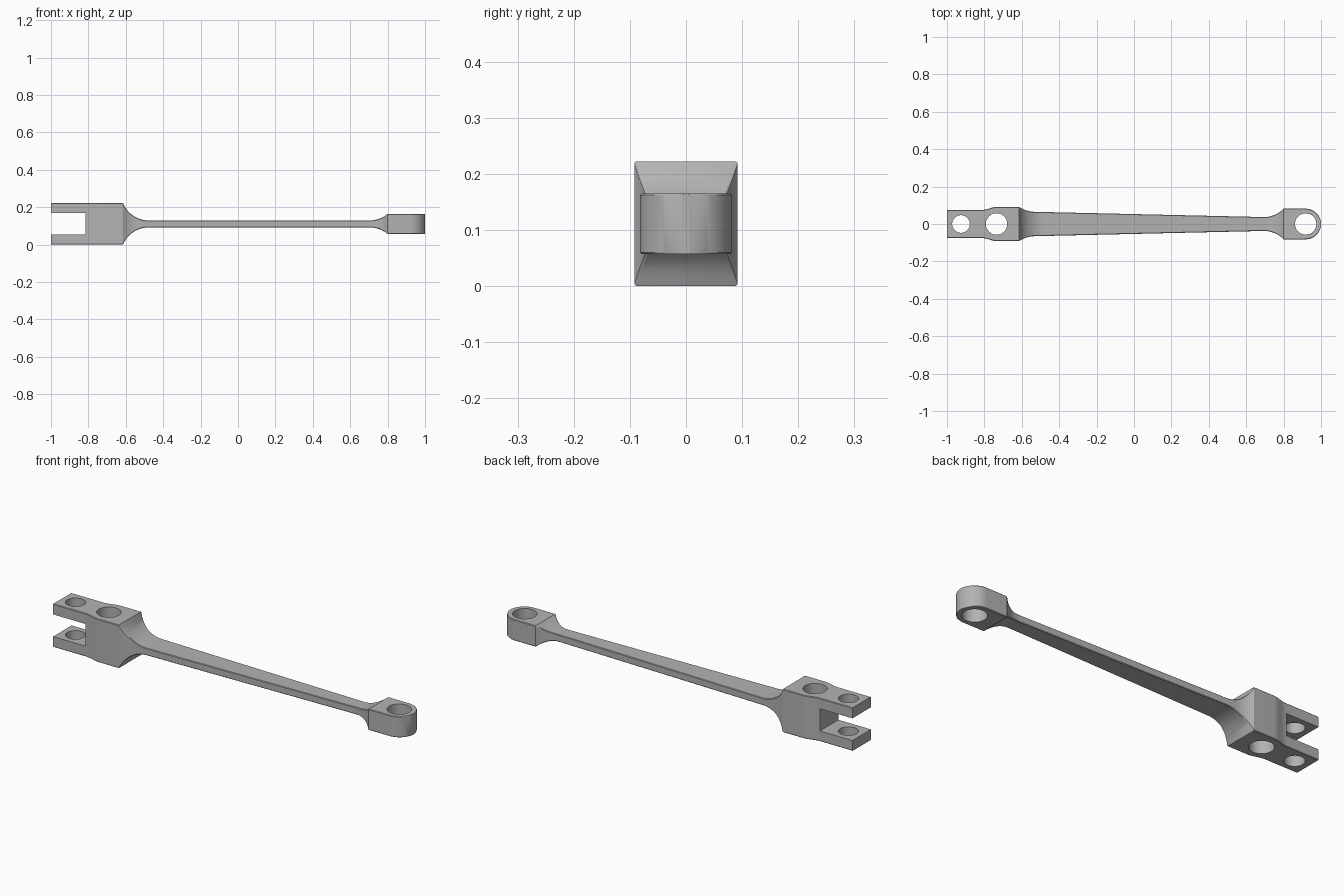
import bpy
import bmesh
import math

if "Cube" in bpy.data.objects:
    bpy.data.objects.remove(bpy.data.objects["Cube"], do_unlink=True)

MID = 0.111            # height of the centre line
BLOCK_END, EYE_START = -0.615, 0.80
EYE_R = 0.082
EYE_X = 1 - EYE_R
FILLET = 0.15

steel = bpy.data.materials.new("grey steel")
steel.use_nodes = True
steel.diffuse_color = (0.45, 0.45, 0.45, 1)
steel.node_tree.nodes["Principled BSDF"].inputs["Base Color"].default_value = (0.45, 0.45, 0.45, 1)


def flare(size, base, dist):
    """Concave fillet that meets `size` at dist 0 and dies out tangent to `base`."""
    drop = size - base
    run = math.sqrt(2 * FILLET * drop - drop * drop)
    t = max(0.0, run - dist)
    return base + FILLET - math.sqrt(FILLET ** 2 - t * t)


def half_width(x):
    if x <= BLOCK_END:
        s = min(1, max(0, (x + 0.815) / 0.085))
        return 0.075 + 0.017 * s * s * (3 - 2 * s)
    if x < EYE_START:
        rod = 0.0655 - 0.0229 * (x + 0.545)
        return max(flare(0.092, 0.0671, x - BLOCK_END) - 0.0671 + rod,
                   flare(EYE_R, 0.0347, EYE_START - x) - 0.0347 + rod)
    if x <= EYE_X:
        return EYE_R
    return max(0.006, math.sqrt(max(0, EYE_R ** 2 - (x - EYE_X) ** 2)))


def half_height(x):
    if x <= BLOCK_END:
        return MID
    if x < EYE_START:
        return max(flare(MID, 0.0185, x - BLOCK_END),
                   flare(0.054, 0.0185, EYE_START - x))
    return 0.054


def span(a, b, n):
    return [a + (b - a) * i / n for i in range(n + 1)]


# Stations along the length, close together where the outline curves
stations = [-1.0] + span(-0.815, -0.73, 10) + span(BLOCK_END, -0.475, 16)
stations += span(0.685, EYE_START, 14)
stations += [EYE_X + EYE_R * math.sin(a) for a in span(0, math.pi / 2, 20)]

# Forged body: chamfered rectangular sections lofted end to end
bm = bmesh.new()
rings = []
for x in stations:
    w, h, c = half_width(x), half_height(x), 0.003
    corner = [(w, h - c), (w - c, h)]
    right = corner + [(-y, z) for y, z in reversed(corner)]
    ring = right + [(-y, -z) for y, z in right]
    rings.append([bm.verts.new((x, y, MID + z)) for y, z in ring])
for a, b in zip(rings, rings[1:]):
    for i in range(8):
        j = (i + 1) % 8
        bm.faces.new((a[i], a[j], b[j], b[i]))
bm.faces.new(rings[0])
bm.faces.new(rings[-1])
bmesh.ops.recalc_face_normals(bm, faces=bm.faces)
mesh = bpy.data.meshes.new("connecting_rod")
bm.to_mesh(mesh)
bm.free()
mesh.materials.append(steel)
rod = bpy.data.objects.new("connecting_rod", mesh)
bpy.context.collection.objects.link(rod)


def cut(cutter):
    cutter.hide_render = True
    cutter.data.materials.append(steel)
    bpy.ops.object.select_all(action="DESELECT")
    rod.select_set(True)
    bpy.context.view_layer.objects.active = rod
    mod = rod.modifiers.new("cut", "BOOLEAN")
    mod.operation = "DIFFERENCE"
    mod.solver = "EXACT"
    mod.object = cutter
    bpy.ops.object.modifier_apply(modifier=mod.name)
    bpy.data.objects.remove(cutter, do_unlink=True)


# Fork slot
bpy.ops.mesh.primitive_cube_add(size=1, location=(-0.9575, 0, MID))
slot = bpy.context.object
slot.name = "slot_cutter"
slot.scale = (0.285, 0.4, 0.114)
cut(slot)

# Pin holes: fork, block and eye
for x, r in ((-0.925, 0.047), (-0.735, 0.057), (EYE_X, 0.057)):
    bpy.ops.mesh.primitive_cylinder_add(vertices=64, radius=r, depth=0.6, location=(x, 0, MID))
    bpy.context.object.name = "pin_hole_cutter"
    cut(bpy.context.object)

rod.select_set(True)
bpy.context.view_layer.objects.active = rod
bpy.ops.object.shade_smooth_by_angle(angle=math.radians(25))
